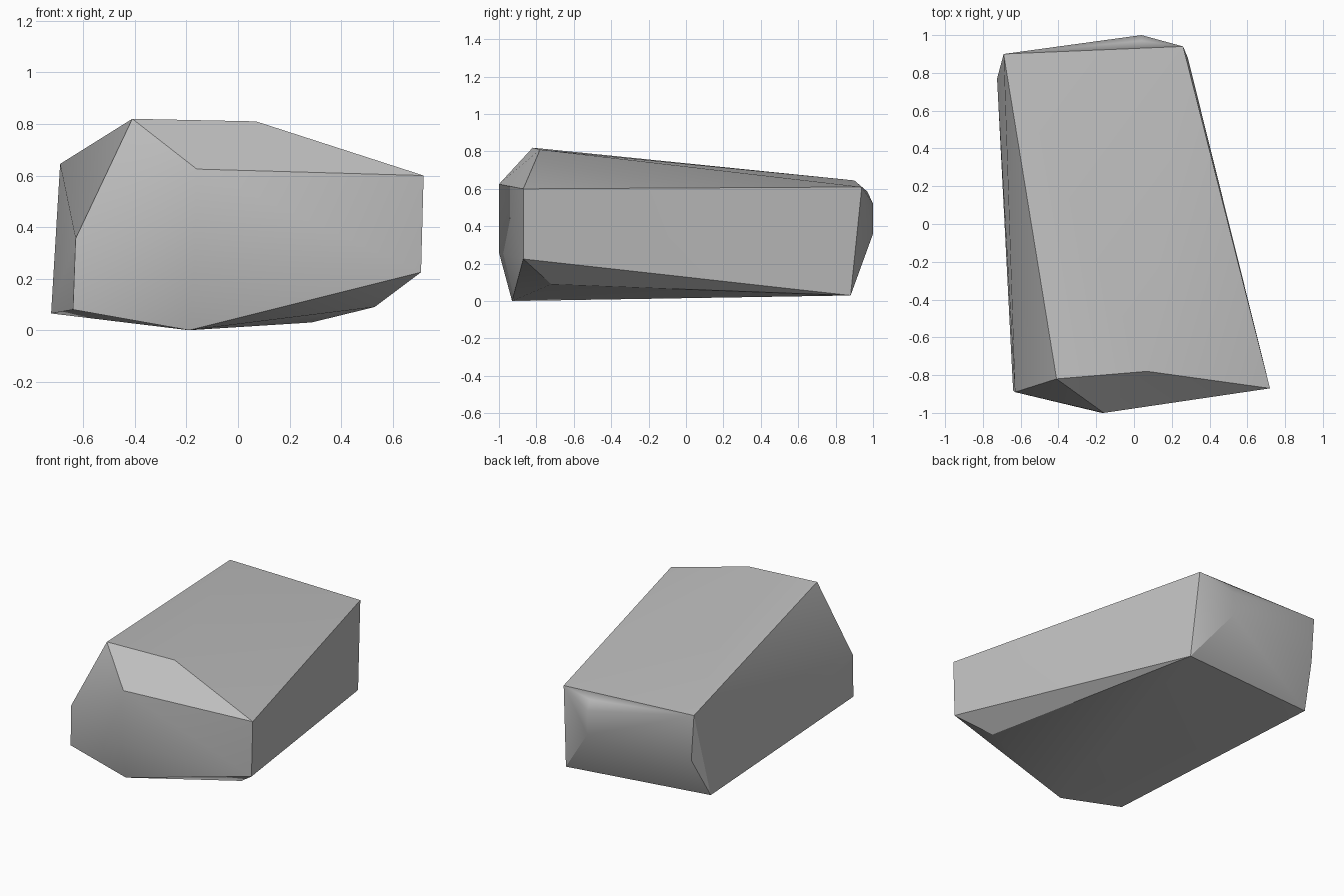
import bpy
import bmesh
from math import radians

# Remove the default object
cube = bpy.data.objects.get("Cube")
if cube:
    bpy.data.objects.remove(cube, do_unlink=True)


def make_material(name, colour):
    material = bpy.data.materials.new(name)
    material.use_nodes = True
    material.diffuse_color = colour
    shader = material.node_tree.nodes["Principled BSDF"]
    shader.inputs["Base Color"].default_value = colour
    shader.inputs["Roughness"].default_value = 0.9
    return material


def make_boulder(name, corners, material, crease_angle):
    """Wrap a convex skin around the corner points of a chiselled stone."""
    shape = bmesh.new()
    for corner in corners:
        shape.verts.new(corner)
    bmesh.ops.convex_hull(shape, input=shape.verts[:])
    loose = [vert for vert in shape.verts if not vert.link_faces]
    bmesh.ops.delete(shape, geom=loose, context="VERTS")
    bmesh.ops.recalc_face_normals(shape, faces=shape.faces[:])
    mesh = bpy.data.meshes.new(name)
    shape.to_mesh(mesh)
    shape.free()
    mesh.materials.append(material)
    boulder = bpy.data.objects.new(name, mesh)
    bpy.context.collection.objects.link(boulder)
    # Soft shading across shallow bends, crisp at the chiselled edges
    bpy.ops.object.select_all(action="DESELECT")
    boulder.select_set(True)
    bpy.context.view_layer.objects.active = boulder
    bpy.ops.object.shade_smooth_by_angle(angle=crease_angle)
    return boulder


# Broad front end: crown, rim, nose ridge and undercut
front_crown = [(-.41, -.82, .82), (.07, -.78, .81)]
front_rim = [(.72, -.87, .6), (.71, -.87, .225),
             (-.63, -.89, .355), (-.64, -.88, .08)]
front_nose = [(-.16, -1, .625), (-.17, -1, .26)]
front_undercut = [(-.19, -.93, 0), (.53, -.72, .09)]

# Narrow back end: rim and the rounded bulge inside it
back_rim = [(-.69, .9, .645), (.26, .94, .61), (.285, .88, .03),
            (-.725, .77, .065), (-.67, .9, .335)]
back_bulge = [(.04, .97, .585), (.04, 1, .52), (.04, 1, .36)]

stone_grey = make_material("stone_grey", (.52, .52, .52, 1))
make_boulder("boulder",
             front_crown + front_rim + front_nose + front_undercut
             + back_rim + back_bulge,
             stone_grey, radians(32))
